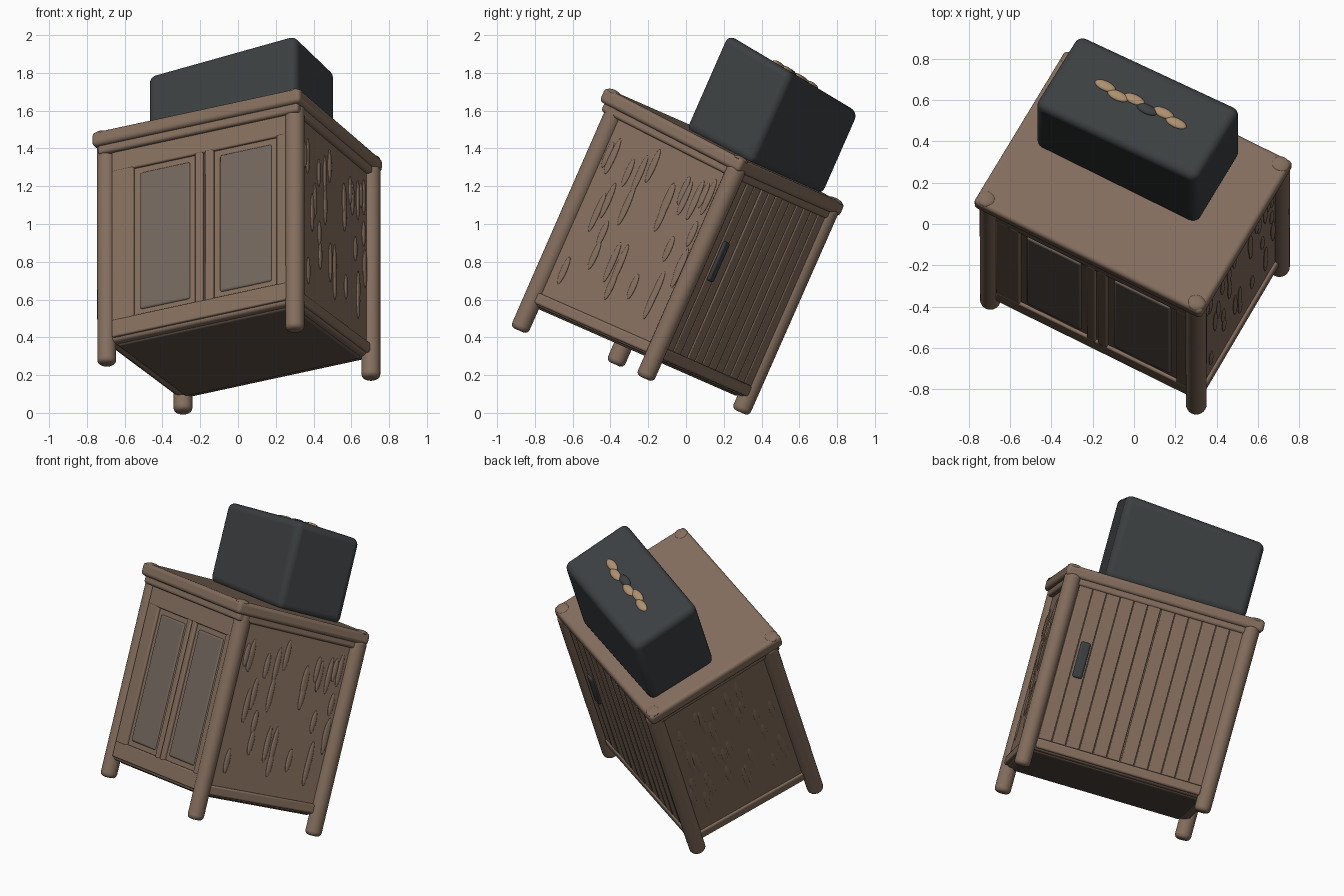
import bpy, bmesh, math, random
from mathutils import Matrix, Vector

if "Cube" in bpy.data.objects:
    bpy.data.objects.remove(bpy.data.objects["Cube"])

random.seed(4)
# Cabinet frame: origin at the centre of the table top, turned and leaning back
FRAME = (Matrix.Translation((0, 0.205, 1.405))
         @ Matrix.Rotation(math.radians(-23.7), 4, 'X')
         @ Matrix.Rotation(math.radians(-28.3), 4, 'Z'))


def material(name, rgb):
    m = bpy.data.materials.new(name)
    m.diffuse_color = (*rgb, 1)
    m.use_nodes = True
    m.node_tree.nodes["Principled BSDF"].inputs["Base Color"].default_value = m.diffuse_color
    return m


WOOD = material("wood", (0.23, 0.155, 0.11))
PANEL = material("grey_panel", (0.17, 0.135, 0.11))
DARK = material("dark_metal", (0.045, 0.05, 0.053))
UNDER = material("dark_wood", (0.12, 0.085, 0.065))
GOLD = material("tan_handle", (0.42, 0.28, 0.16))


def finish(name, bm, mat, bevel=0, segments=3):
    # The upper half is slightly taller towards the front
    for v in bm.verts:
        x, y, z = v.co
        v.co.z += max(z + 0.6, 0) * (0.015 - 0.1 * y) + max(z, 0) * 0.12 * x
    me = bpy.data.meshes.new(name)
    bm.to_mesh(me)
    bm.free()
    ob = bpy.data.objects.new(name, me)
    bpy.context.collection.objects.link(ob)
    ob.matrix_world = FRAME
    me.materials.append(mat)
    if bevel:
        b = ob.modifiers.new("bevel", 'BEVEL')
        b.width, b.segments, b.limit_method = bevel, segments, 'ANGLE'
    bpy.ops.object.select_all(action='DESELECT')
    bpy.context.view_layer.objects.active = ob
    ob.select_set(True)
    bpy.ops.object.shade_smooth_by_angle(angle=math.radians(40))
    return ob


def box(name, lo, hi, mat, bevel=0.01, segments=3):
    lo, hi = Vector(lo), Vector(hi)
    bm = bmesh.new()
    bmesh.ops.create_cube(bm, size=1, matrix=Matrix.Translation((lo + hi) / 2)
                          @ Matrix.Diagonal((*(hi - lo), 1)))
    return finish(name, bm, mat, bevel, segments)


def ball(name, loc, radii, mat):
    bm = bmesh.new()
    bmesh.ops.create_uvsphere(bm, u_segments=20, v_segments=12, radius=1,
                              matrix=Matrix.Translation(loc) @ Matrix.Diagonal((*radii, 1)))
    return finish(name, bm, mat)


def leg(name, x, y, bottom):
    bm = bmesh.new()
    h = -0.05 - bottom
    bmesh.ops.create_cone(bm, cap_ends=True, segments=24, radius1=0.05, radius2=0.052, depth=h,
                          matrix=Matrix.Translation((x, y, bottom + h / 2)))
    return finish(name, bm, WOOD, 0.025, 4)


# Carcass with a dark underside
box("cabinet_body", (-0.578, -0.412, -1.17), (0.572, 0.435, -0.05), WOOD, 0.02)
box("underside", (-0.53, -0.37, -1.18), (0.53, 0.395, -1.10), UNDER, 0.015)

# Legs run up the four corners
leg("front_left_leg", -0.578, -0.392, -1.285)
leg("front_right_leg", 0.553, -0.392, -1.325)
leg("back_left_leg", -0.56, 0.425, -1.25)
leg("back_right_leg", 0.57, 0.425, -1.29)

# Table top with a moulding below and slight swellings at the corners
box("table_top", (-0.628, -0.475, -0.075), (0.622, 0.468, 0.0), WOOD, 0.022, 4)
box("top_moulding", (-0.605, -0.452, -0.115), (0.60, 0.455, -0.06), WOOD, 0.015)
for sx in (-0.58, 0.575):
    for sy in (-0.43, 0.425):
        ball("top_corner", (sx, sy, -0.007), (0.045, 0.042, 0.016), WOOD)

# Front: frame rails and stiles around two tall sunken door panels
F0, F1 = -0.428, -0.39
for z0, z1 in ((-0.22, -0.10), (-1.15, -1.05)):
    box("front_rail", (-0.53, F0, z0), (0.53, F1, z1), WOOD, 0.008)
for x0, x1 in ((-0.53, -0.40), (-0.03, 0.017), (0.03, 0.08), (0.46, 0.53)):
    box("front_stile", (x0, F0, -1.06), (x1, F1, -0.21), WOOD, 0.008)
for x0, x1 in ((-0.365, -0.065), (0.115, 0.425)):
    box("front_panel", (x0, -0.421, -1.02), (x1, -0.39, -0.25), PANEL, 0.012)

# Back: vertical planks in two leaves, and a dark pull
edges = [-0.52 + i * 1.04 / 12 for i in range(13)]
for i in range(12):
    gap = 0.006 if i == 6 else 0.002
    y = 0.447 + random.uniform(-0.003, 0.003)
    box("back_plank", (edges[i] + gap, 0.40, -1.10), (edges[i + 1] - 0.002, y, -0.09), WOOD, 0.006, 2)
box("back_handle", (0.36, 0.43, -0.68), (0.42, 0.462, -0.45), DARK, 0.012)

# Skirting rails on the sides and back, shallow bark-like ridges on the sides
for s in (-1, 1):
    box("side_rail", (s * 0.565 - 0.024, -0.37, -1.16), (s * 0.565 + 0.024, 0.40, -1.10), WOOD, 0.012)
    for i in range(30):
        y, z = random.uniform(-0.32, 0.36), random.uniform(-0.98, -0.24)
        ball("side_grain", (s * 0.574, y, z), (0.008, 0.018, random.uniform(0.07, 0.12)), WOOD)
box("back_rail", (-0.52, 0.40, -1.16), (0.52, 0.453, -1.10), WOOD, 0.012)

# Dark case standing on the table top
box("case", (-0.512, -0.065, -0.01), (0.378, 0.39, 0.51), DARK, 0.042, 5)

# Worn handle in low relief on the case lid
for i in range(6):
    ball("handle_lump", (-0.26 + i * 0.08, 0.18 + 0.010 * (-1) ** i, 0.51),
         (0.055, 0.026, 0.015), DARK if i == 3 else GOLD)
